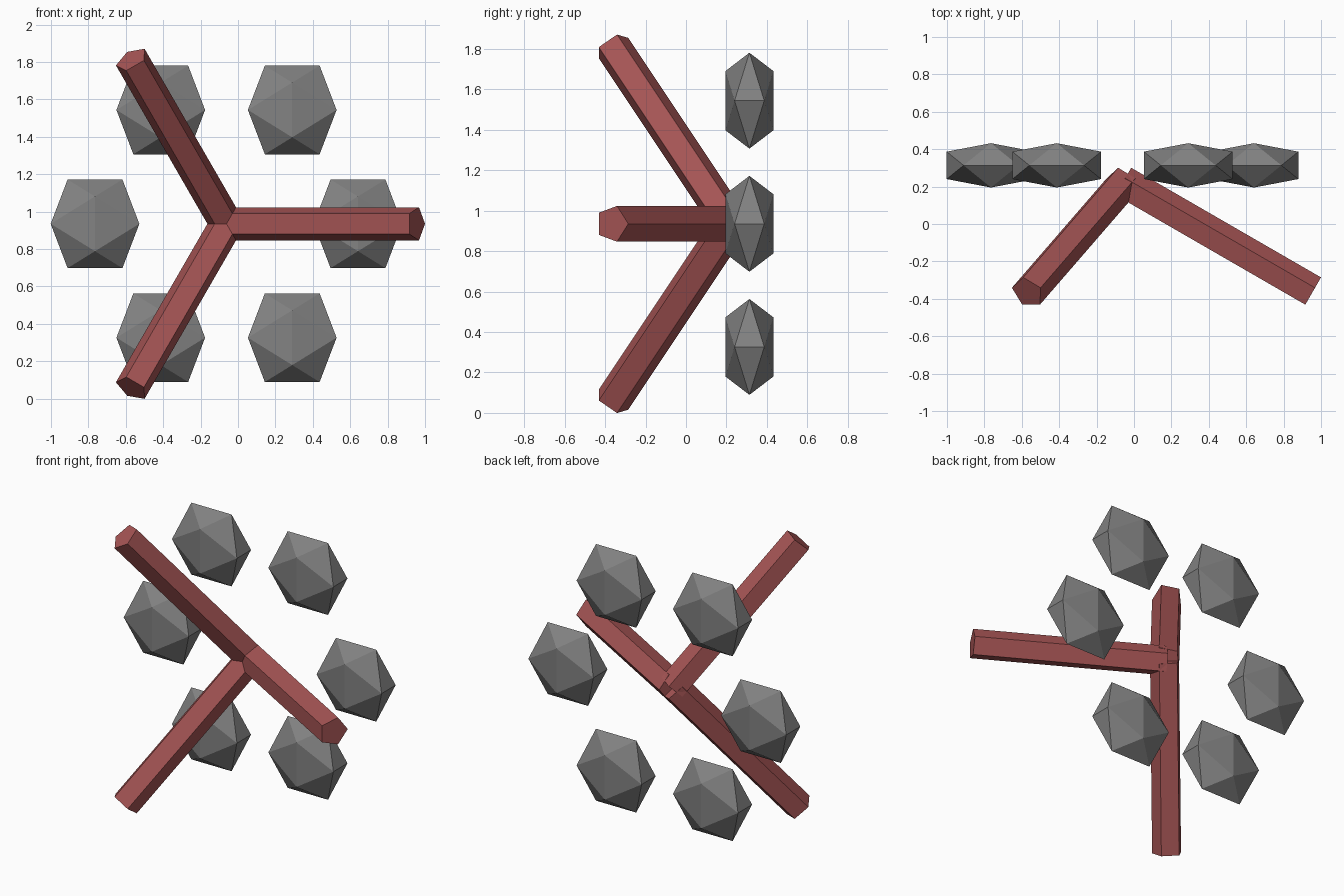
import bpy, bmesh
from math import sin, cos, tau, radians
from mathutils import Vector, Matrix

if "Cube" in bpy.data.objects:
    bpy.data.objects.remove(bpy.data.objects["Cube"])

HUB = Vector((-0.0615, 0.22, 0.935))
RING_RADIUS = 0.703
RING_Y = 0.3135
ROD_RADIUS = 0.093
ROD_LENGTH = 1.172


def make_material(name, color):
    mat = bpy.data.materials.new(name)
    mat.diffuse_color = (*color, 1)
    mat.use_nodes = True
    mat.node_tree.nodes["Principled BSDF"].inputs["Base Color"].default_value = mat.diffuse_color
    return mat


red = make_material("red", (0.38, 0.09, 0.09))
dark_grey = make_material("dark_grey", (0.22, 0.22, 0.22))


def hull_object(name, points, material):
    """Flat-faced convex solid around a set of points."""
    bm = bmesh.new()
    for p in points:
        bm.verts.new(p)
    bmesh.ops.convex_hull(bm, input=bm.verts[:])
    bmesh.ops.dissolve_limit(bm, angle_limit=radians(1), verts=bm.verts[:], edges=bm.edges[:])
    bmesh.ops.recalc_face_normals(bm, faces=bm.faces[:])
    mesh = bpy.data.meshes.new(name)
    bm.to_mesh(mesh)
    bm.free()
    mesh.materials.append(material)
    obj = bpy.data.objects.new(name, mesh)
    bpy.context.collection.objects.link(obj)
    return obj


# Ring of six icosahedra, flattened front to back
a, b = 0.1465, 0.237
ico = []
for s in (-1, 1):
    for t in (-1, 1):
        ico += [(s * a, 0, t * b), (s * b, t * a / 2, 0), (0, s * b / 2, t * a)]
for i in range(6):
    ang = tau * i / 6
    stone = hull_object(f"ring_stone_{i + 1}", ico, dark_grey)
    stone.location = (HUB.x + RING_RADIUS * cos(ang), RING_Y, HUB.z + RING_RADIUS * sin(ang))

# Three five-sided rods splaying forward from the hub
axis = Vector((cos(radians(30)), -0.5, 0))
back = Vector((0.5, cos(radians(30)), 0))
side = Vector((0, 0, 1))
rod = []
for k in range(5):
    p = ROD_RADIUS * (back * cos(tau * k / 5) + side * sin(tau * k / 5))
    rod += [p, p + axis * ROD_LENGTH]
for i in range(3):
    turn = Matrix.Rotation(tau * i / 3, 3, 'Y')
    spoke = hull_object(f"splayed_rod_{i + 1}", [turn @ p for p in rod], red)
    spoke.location = HUB
